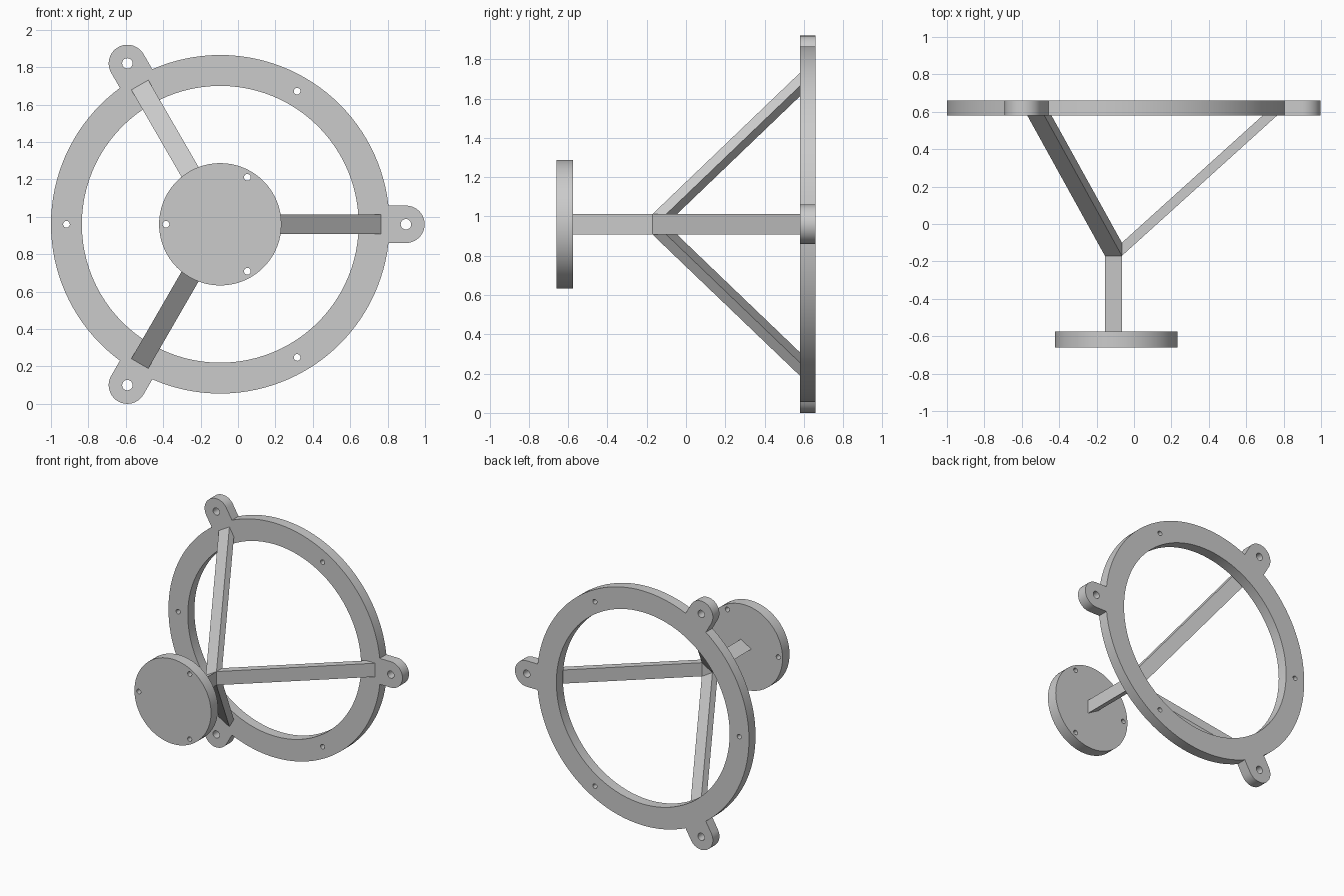
import bpy, bmesh
from math import sin, cos, pi, asin, radians

if "Cube" in bpy.data.objects:
    bpy.data.objects.remove(bpy.data.objects["Cube"])

CX, CZ = -0.095, 0.96            # common axis of disc, post and ring
RING_R, RING_IN = 0.905, 0.74
LUG_R, LUG_POS = 0.10, 0.993
RING_FRONT, RING_BACK = 0.58, 0.66
DISC_FRONT, DISC_BACK = -0.66, -0.575
POST_END, LEG_START = -0.10, -0.17
THIRDS = [0, 2 * pi / 3, 4 * pi / 3]

grey = bpy.data.materials.new("plain grey")
grey.use_nodes = True
grey.diffuse_color = (0.6, 0.6, 0.6, 1)
grey.node_tree.nodes["Principled BSDF"].inputs["Base Color"].default_value = (0.6, 0.6, 0.6, 1)


def arc(radius, start, end, n, centre=(0, 0)):
    steps = [start + (end - start) * i / n for i in range(n + 1)]
    return [(centre[0] + radius * cos(a), centre[1] + radius * sin(a)) for a in steps]


def circle(radius, n, centre=(0, 0)):
    return arc(radius, 0, 2 * pi, n, centre)[:-1]


def polar(radius, angle):
    return (radius * cos(angle), radius * sin(angle))


def plate(name, outlines, front, back):
    """Flat plate facing the front, cut by every outline after the first."""
    curve = bpy.data.curves.new(name, 'CURVE')
    curve.dimensions = '2D'
    curve.fill_mode = 'BOTH'
    curve.extrude = (back - front) / 2
    for points in outlines:
        spline = curve.splines.new('POLY')
        spline.points.add(len(points) - 1)
        for p, (x, y) in zip(spline.points, points):
            p.co = (x, y, 0, 1)
        spline.use_cyclic_u = True
    obj = bpy.data.objects.new(name, curve)
    bpy.context.collection.objects.link(obj)
    obj.location = (CX, (front + back) / 2, CZ)
    obj.rotation_euler = (pi / 2, 0, 0)
    bpy.ops.object.select_all(action='DESELECT')
    obj.select_set(True)
    bpy.context.view_layer.objects.active = obj
    bpy.ops.object.convert(target='MESH')
    obj = bpy.context.object
    bm = bmesh.new()
    bm.from_mesh(obj.data)
    bmesh.ops.remove_doubles(bm, verts=bm.verts, dist=0.0001)
    bmesh.ops.recalc_face_normals(bm, faces=bm.faces)
    bm.to_mesh(obj.data)
    bm.free()
    obj.data.materials.clear()
    obj.data.materials.append(grey)
    bpy.ops.object.shade_smooth_by_angle(angle=radians(30))


def prism(name, start, end):
    """Solid between two matching loops of points."""
    bm = bmesh.new()
    a = [bm.verts.new(p) for p in start]
    b = [bm.verts.new(p) for p in end]
    bm.faces.new(a)
    bm.faces.new(b)
    for i in range(len(a)):
        j = (i + 1) % len(a)
        bm.faces.new((a[i], a[j], b[j], b[i]))
    bmesh.ops.recalc_face_normals(bm, faces=bm.faces)
    mesh = bpy.data.meshes.new(name)
    bm.to_mesh(mesh)
    bm.free()
    mesh.materials.append(grey)
    bpy.context.collection.objects.link(bpy.data.objects.new(name, mesh))


# Ring with three rounded mounting lugs and its screw holes
half = asin(LUG_R / RING_R)
outline, holes = [], [circle(RING_IN, 96)]
for a in THIRDS:
    outline += arc(LUG_R, a - pi / 2, a + pi / 2, 20, polar(LUG_POS, a))
    outline += arc(RING_R, a + half, a + 2 * pi / 3 - half, 36)
    holes.append(circle(0.028, 20, polar(LUG_POS, a)))
    holes.append(circle(0.018, 16, polar(0.822, a + pi)))
plate("mounting_ring", [outline] + holes, RING_FRONT, RING_BACK)

# Front disc with three screw holes
disc_holes = [circle(0.018, 16, polar(0.29, a + pi)) for a in THIRDS]
plate("front_disc", [circle(0.327, 72)] + disc_holes, DISC_FRONT, DISC_BACK)

# Triangular post, one flat side towards each leg
corners = [polar(0.0606, a + pi / 3) for a in THIRDS]
prism("centre_post",
      [(CX + x, DISC_BACK, CZ + z) for x, z in corners],
      [(CX + x, POST_END, CZ + z) for x, z in corners])

# Sloping legs from the post sides out to the ring
SIDE, HALF_WIDTH = 0.0303, 0.0525
for number, a in enumerate(THIRDS, 1):
    def place(r, t, y):
        return (CX + r * cos(a) - t * sin(a), y, CZ + r * sin(a) + t * cos(a))
    section = [(-HALF_WIDTH, 0), (HALF_WIDTH, 0), (HALF_WIDTH, 1), (-HALF_WIDTH, 1)]
    prism(f"leg_{number}",
          [place(SIDE, t, POST_END if inner else LEG_START) for t, inner in section],
          [place(0.783 if inner else 0.86, t, RING_FRONT) for t, inner in section])
